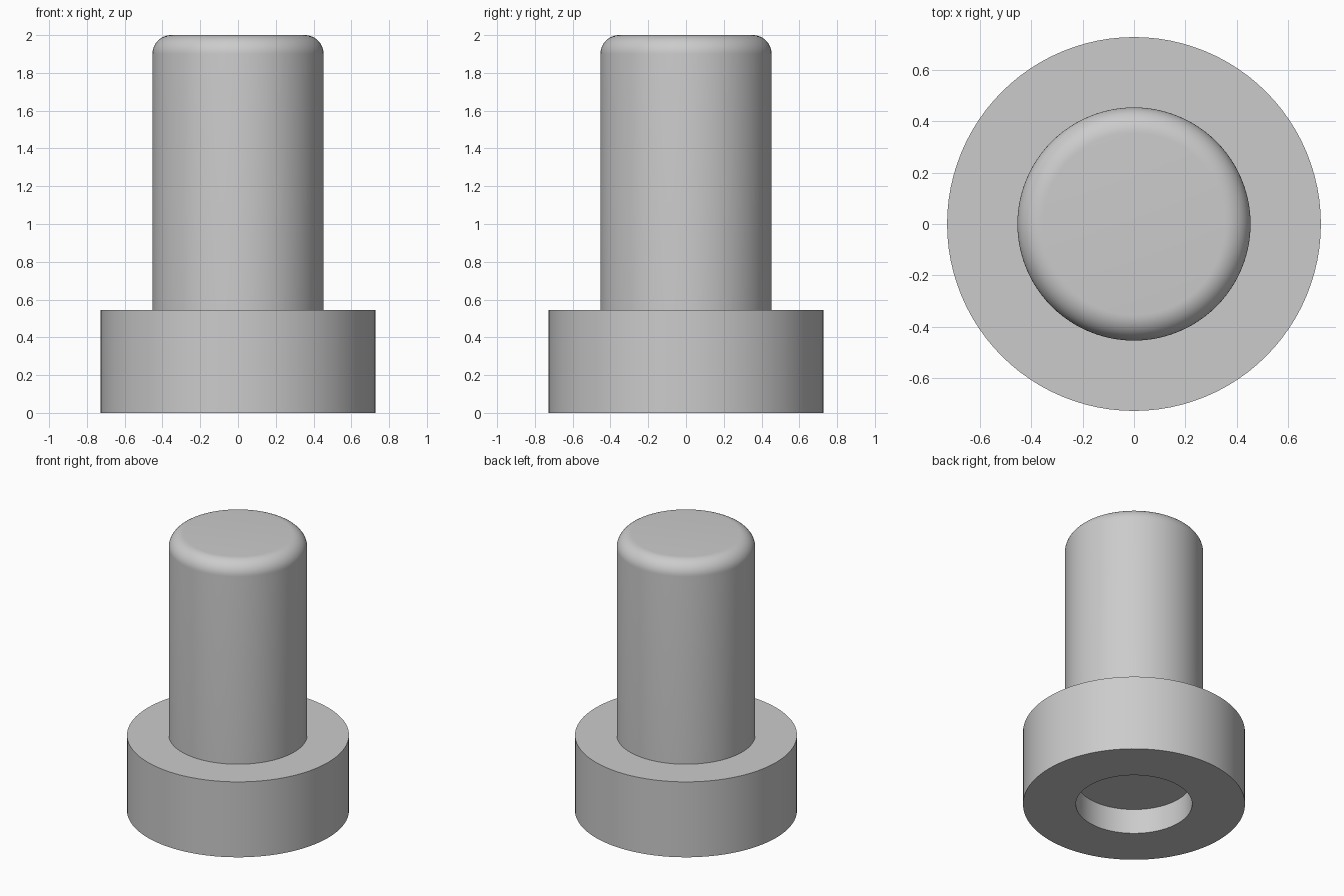
import bpy, bmesh, math

cube = bpy.data.objects.get("Cube")
if cube:
    bpy.data.objects.remove(cube, do_unlink=True)

SEGMENTS = 96
BASE_R, BASE_H = 0.727, 0.545
SHAFT_R, TOP, FILLET = 0.4535, 2.0, 0.1
RECESS_R, RECESS_D = 0.381, 0.18

grey = bpy.data.materials.new("plain grey")
grey.use_nodes = True
colour = (0.6, 0.6, 0.6, 1)
grey.diffuse_color = colour
grey.node_tree.nodes["Principled BSDF"].inputs["Base Color"].default_value = colour


def lathe(name, profile):
    """Spin a (radius, height) profile around the z axis."""
    bm = bmesh.new()
    verts = [bm.verts.new((r, 0, z)) for r, z in profile]
    edges = [bm.edges.new(pair) for pair in zip(verts, verts[1:])]
    bmesh.ops.spin(bm, geom=verts + edges, cent=(0, 0, 0), axis=(0, 0, 1),
                   angle=math.tau, steps=SEGMENTS, use_duplicate=False)
    bmesh.ops.remove_doubles(bm, verts=bm.verts, dist=1e-5)
    bmesh.ops.recalc_face_normals(bm, faces=bm.faces)
    mesh = bpy.data.meshes.new(name)
    bm.to_mesh(mesh)
    bm.free()
    mesh.materials.append(grey)
    obj = bpy.data.objects.new(name, mesh)
    bpy.context.collection.objects.link(obj)
    bpy.ops.object.select_all(action='DESELECT')
    obj.select_set(True)
    bpy.context.view_layer.objects.active = obj
    bpy.ops.object.shade_smooth_by_angle(angle=math.radians(30))
    return obj


# Wide base with a round blind recess underneath
lathe("base", [(0, RECESS_D), (RECESS_R, RECESS_D), (RECESS_R, 0),
               (BASE_R, 0), (BASE_R, BASE_H), (0, BASE_H)])

# Shaft with a rounded top rim, sunk slightly into the base
steps = 12
rim = [(SHAFT_R - FILLET + FILLET * math.cos(a), TOP - FILLET + FILLET * math.sin(a))
       for a in (math.pi / 2 * i / steps for i in range(steps + 1))]
sunk = BASE_H - 0.05
lathe("shaft", [(0, sunk), (SHAFT_R, sunk)] + rim + [(0, TOP)])
